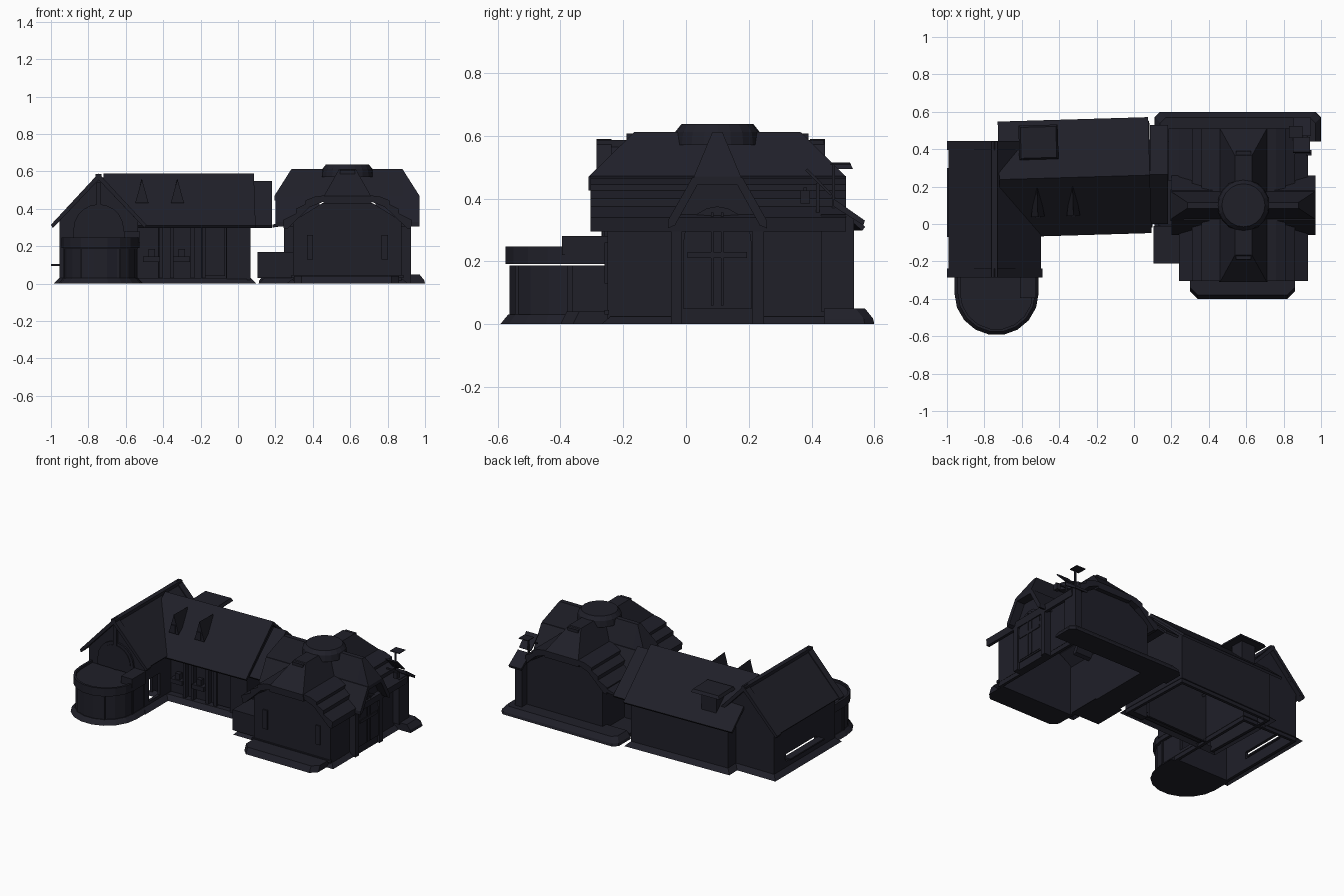
import bpy, bmesh, math
from mathutils import Matrix, Vector

cube = bpy.data.objects.get("Cube")
if cube:
    bpy.data.objects.remove(cube)

mat = bpy.data.materials.new("dark slate")
mat.use_nodes = True
mat.diffuse_color = (0.014, 0.014, 0.022, 1)
mat.node_tree.nodes["Principled BSDF"].inputs["Base Color"].default_value = mat.diffuse_color


def loft(name, rings, caps=True):
    """Skin a list of equal-length 3D rings."""
    bm = bmesh.new()
    loops = [[bm.verts.new(p) for p in ring] for ring in rings]
    for low, high in zip(loops, loops[1:]):
        for i in range(len(low)):
            j = (i + 1) % len(low)
            bm.faces.new((low[i], low[j], high[j], high[i]))
    if caps:
        bm.faces.new(loops[0])
        bm.faces.new(loops[-1])
    bmesh.ops.recalc_face_normals(bm, faces=bm.faces)
    me = bpy.data.meshes.new(name)
    bm.to_mesh(me)
    bm.free()
    me.materials.append(mat)
    ob = bpy.data.objects.new(name, me)
    bpy.context.collection.objects.link(ob)
    return ob


def prism(name, profile, axis, a, b):
    """Extrude a (side, z) profile along x or y."""
    put = (lambda s, z, d: (d, s, z)) if axis == "x" else (lambda s, z, d: (s, d, z))
    return loft(name, [[put(s, z, d) for s, z in profile] for d in (a, b)])


def rect(x0, x1, y0, y1, z, grow=0):
    x0, x1, y0, y1 = x0 - grow, x1 + grow, y0 - grow, y1 + grow
    return [(x0, y0, z), (x1, y0, z), (x1, y1, z), (x0, y1, z)]


def box(name, x0, x1, y0, y1, z0, z1):
    return loft(name, [rect(x0, x1, y0, y1, z0), rect(x0, x1, y0, y1, z1)])


def skirt(name, x0, x1, y0, y1, height=0.03, caps=False):
    return loft(name, [rect(x0, x1, y0, y1, 0, 0.03), rect(x0, x1, y0, y1, height)], caps)


def gable_roof(name, axis, mid, half, eave, ridge, a, b, t=0.025):
    pts = [(mid - half, eave), (mid, ridge), (mid + half, eave),
           (mid + half - 0.01, eave - t / 2), (mid, ridge - t), (mid - half + 0.01, eave - t / 2)]
    return prism(name, pts, axis, a, b)


def gable_wall(name, axis, mid, half, eave, peak, a, b):
    pts = [(mid - half, 0.0), (mid + half, 0.0), (mid + half, eave), (mid, peak), (mid - half, eave)]
    return prism(name, pts, axis, a, b)


def arch(mid, half, z0, spring, rise, n=10):
    pts = [(mid - half, z0), (mid + half, z0)]
    return pts + [(mid + half * math.cos(math.pi * i / n), spring + rise * math.sin(math.pi * i / n))
                  for i in range(n + 1)]


# West wing: open-bottomed gabled hall with barge boards at both ends
WX = -0.745
gable_roof("west_roof", "y", WX, 0.248, 0.317, 0.58, -0.27, 0.43)
for y in (-0.285, 0.395):
    gable_roof("west_barge_board", "y", WX, 0.255, 0.315, 0.59, y, y + 0.048, 0.035)
box("west_ridge_cap", WX - 0.016, WX + 0.016, -0.285, 0.44, 0.565, 0.587)
for tag, y in (("front", -0.25), ("back", 0.39)):
    gable_wall("west_gable_" + tag, "y", WX, 0.21, 0.345, 0.56, y, y + 0.02)
for tag, x, o0, o1, z0, z1 in (("outer", -0.955, -0.05, 0.28, 0.07, 0.12),
                               ("inner", -0.555, -0.2, -0.08, 0.05, 0.2)):
    box(f"west_{tag}_wall_low", x, x + 0.02, -0.25, 0.41, 0.0, z0)
    box(f"west_{tag}_wall_high", x, x + 0.02, -0.25, 0.41, z1, 0.345)
    box(f"west_{tag}_wall_front", x, x + 0.02, -0.25, o0, z0, z1)
    box(f"west_{tag}_wall_back", x, x + 0.02, o1, 0.41, z0, z1)
skirt("west_plinth", -0.955, -0.535, -0.25, 0.41)
box("west_sill", -1.0, -0.95, -0.07, 0.3, 0.095, 0.105)
prism("west_arch_trim", arch(WX, 0.135, 0.24, 0.29, 0.135), "y", -0.262, -0.25)
prism("west_arch_panel", arch(WX, 0.115, 0.24, 0.29, 0.115), "y", -0.266, -0.25)
box("west_arch_mullion", WX - 0.012, WX + 0.012, -0.27, -0.25, 0.24, 0.54)


# Rounded bay
def bay(r, z, n=9):
    arc = [(-0.735 + r * math.cos(a), -0.37 + r * math.sin(a), z)
           for a in (math.pi + math.pi * i / n for i in range(n + 1))]
    return [(-0.735 - r, -0.25, z)] + arc + [(-0.735 + r, -0.25, z)]


loft("bay_plinth", [bay(0.225, 0), bay(0.2, 0.03)])
loft("bay_wall", [bay(0.195, 0.03), bay(0.195, 0.187)])
loft("bay_band", [bay(0.208, 0.192), bay(0.208, 0.247), bay(0.193, 0.247), bay(0.193, 0.232)])
for x, y, z in bay(0.193, 0.03)[1:-1:3]:
    box("bay_post", x - 0.008, x + 0.008, y - 0.008, y + 0.008, z, 0.187)
box("bay_rail", -0.61, -0.525, -0.395, -0.25, 0.22, 0.28)

# Middle hall, turned slightly
MY = 0.25
hall = [
    gable_roof("hall_roof", "x", MY, 0.31, 0.31, 0.588, -0.72, 0.085),
    gable_wall("hall_east_gable", "x", MY, 0.26, 0.35, 0.56, 0.04, 0.06),
    gable_wall("hall_west_gable", "x", MY, 0.26, 0.35, 0.56, -0.66, -0.64),
    box("hall_back_wall", -0.66, 0.06, 0.49, 0.51, 0.0, 0.35),
    box("hall_front_pier", -0.07, 0.06, -0.005, 0.04, 0.0, 0.35),
    box("hall_front_wall", -0.54, -0.07, 0.045, 0.06, 0.0, 0.38),
    box("hall_porch_floor", -0.54, -0.07, 0.0, 0.05, 0.015, 0.03),
    box("hall_door", -0.18, -0.075, 0.02, 0.05, 0.04, 0.31),
    box("hall_lintel", -0.54, -0.07, 0.005, 0.05, 0.3, 0.34),
    skirt("hall_plinth", -0.66, 0.06, 0.0, 0.51),
]
for x in (-0.42, -0.36, -0.25, -0.19):
    hall.append(box("hall_post", x - 0.01, x + 0.01, 0.01, 0.05, 0.02, 0.31))
for x in (-0.47, -0.31):
    hall.append(box("planter", x - 0.045, x + 0.045, -0.005, 0.045, 0.115, 0.145))
    hall.append(box("plant", x - 0.015, x + 0.02, 0.005, 0.035, 0.145, 0.185))

# Pointed dormers on the hall roof
for x in (-0.52, -0.33):
    tri = [(x - 0.036, 0.43), (x + 0.036, 0.43), (x, 0.56)]
    hall.append(loft("dormer", [[(s, 0.045, z) for s, z in tri],
                                [(x + (s - x) * 0.3, 0.2, 0.5 + (z - 0.43) * 0.4) for s, z in tri]]))
    hall.append(box("dormer_window", x - 0.014, x + 0.014, 0.038, 0.046, 0.44, 0.49))

# Roof vent with a flat lid
hall.append(box("vent_body", -0.56, -0.45, 0.4, 0.49, 0.36, 0.5))
hall.append(loft("vent_lid", [rect(-0.61, -0.4, 0.35, 0.535, 0.495), rect(-0.6, -0.41, 0.36, 0.525, 0.515)]))
turn = Matrix.Translation((-0.3, MY, 0)) @ Matrix.Rotation(math.radians(1.7), 4, "Z") @ Matrix.Translation((0.3, -MY, 0))
for ob in hall:
    ob.data.transform(turn)

# Covered link between the buildings
gable_roof("link_roof", "x", 0.265, 0.265, 0.31, 0.55, 0.085, 0.182)
box("link_annex", 0.105, 0.295, -0.21, -0.01, 0.03, 0.17)
skirt("link_annex_plinth", 0.14, 0.295, -0.18, -0.01, 0.03, True)

# East hall: stepped gambrel roof along y, its crest formed by the hipped arms
CX, CY = 0.585, 0.1
half = [(0.34, 0.295), (0.345, 0.34), (0.275, 0.375), (0.275, 0.4), (0.225, 0.425),
        (0.225, 0.445), (0.175, 0.465), (0.125, 0.472),
        (0.11, 0.445), (0.2, 0.41), (0.32, 0.295)]
for side in (1, -1):
    prism("east_roof_slope", [(CX + side * s, z) for s, z in half], "y", -0.305, 0.51)
prism("east_roof_back_eave", [(0.25, 0.335), (0.25, 0.31), (0.185, 0.3), (0.185, 0.315)], "y", 0.23, 0.51)

# East hall walls
wall = [(0.295, 0.0), (0.875, 0.0), (0.875, 0.335), (0.72, 0.43), (0.45, 0.43), (0.295, 0.335)]
prism("east_front_wall", wall, "y", -0.25, -0.23)
prism("east_back_wall", wall, "y", 0.46, 0.48)
for tag, x in (("west", 0.295), ("east", 0.855)):
    box(f"east_hall_{tag}_wall", x, x + 0.02, -0.25, 0.48, 0.0, 0.335)
for x in (0.385, 0.785):
    box("slit_window", x - 0.017, x + 0.017, -0.259, -0.249, 0.13, 0.26)
box("front_wall_ledge", 0.285, 0.885, -0.26, -0.245, 0.03, 0.045)


# Cross-shaped hipped arms meeting under the cupola
def arm(name, direction, length, ridge, section, z_end=0.47):
    d = Vector(direction)
    side = Vector((-d.y, d.x))
    rings = []
    for dist, top in ((0, None), (ridge, None), (length, z_end)):
        ring = []
        for s, z in section + [(-s, z) for s, z in reversed(section)]:
            if top and z > top:
                s, z = (math.copysign(section[-2][0], s), top)
            p = Vector((CX, CY)) + d * dist + side * s
            ring.append((p.x, p.y, z))
        rings.append(ring)
    return loft(name, rings)


side_section = [(0.085, 0.445), (0.075, 0.465), (0.016, 0.612)]
end_section = [(0.13, 0.425), (0.125, 0.47), (0.045, 0.612)]
arm("arm_east", (1, 0), 0.385, 0.295, side_section)
arm("arm_west", (-1, 0), 0.39, 0.3, side_section)
arm("arm_front", (0, -1), 0.41, 0.265, end_section)
arm("arm_back", (0, 1), 0.41, 0.265, end_section)


def disc(r, z, n=20):
    return [(CX + r * math.cos(2 * math.pi * i / n), CY + r * math.sin(2 * math.pi * i / n), z) for i in range(n)]


loft("cupola", [disc(0.14, 0.57), disc(0.135, 0.612), disc(0.115, 0.637)])
for y in (-0.155, 0.355):
    box("roof_vent", CX - 0.04, CX + 0.04, y - 0.035, y + 0.035, 0.54, 0.607)

# Gabled side bays with arched windows, mirrored east and west
bay_face = [(-0.045, 0.0), (0.245, 0.0), (0.245, 0.33), (0.17, 0.455), (0.03, 0.455), (-0.045, 0.33)]
for tag, s in (("east", 1), ("west", -1)):
    def at(d):
        return CX + s * d
    prism(f"{tag}_bay_wall", bay_face, "x", at(0.28), at(0.325))
    for m in (1, -1):
        slope = [(0.158, 0.305), (0.158, 0.33), (0.08, 0.467), (0.06, 0.467), (0.06, 0.45), (0.135, 0.315)]
        prism(f"{tag}_bay_roof", [(CY + m * p, z) for p, z in slope], "x", at(0.15), at(0.385))
    prism(f"{tag}_window_trim", arch(CY, 0.11, 0.05, 0.25, 0.125), "x", at(0.325), at(0.331))
    prism(f"{tag}_window_pane", arch(CY, 0.095, 0.06, 0.25, 0.11), "x", at(0.331), at(0.334))
    for y in (-0.03, 0.23):
        box(f"{tag}_bay_pier", at(0.3), at(0.34), y - 0.018, y + 0.018, 0.0, 0.335)
    for y in (CY - 0.016, CY + 0.016):
        box(f"{tag}_mullion", at(0.33), at(0.339), y - 0.004, y + 0.004, 0.06, 0.355)
    box(f"{tag}_transom", at(0.33), at(0.339), 0.005, 0.195, 0.21, 0.23)

# Small porch on the back corner, with a tilted board and lantern above
box("porch_wall", 0.87, 0.92, 0.43, 0.535, 0.04, 0.35)
prism("porch_roof", [(0.47, 0.4), (0.57, 0.33), (0.565, 0.315), (0.47, 0.375)], "x", 0.85, 0.945)
prism("tilted_board", [(0.38, 0.49), (0.46, 0.41), (0.466, 0.415), (0.386, 0.496)], "x", 0.85, 0.94)
box("board_post", 0.89, 0.9, 0.415, 0.425, 0.32, 0.45)
box("roof_board", 0.83, 0.9, 0.46, 0.525, 0.507, 0.512)
box("roof_board_pole", 0.86, 0.87, 0.465, 0.475, 0.33, 0.508)
box("lantern", 0.92, 0.95, 0.365, 0.395, 0.385, 0.425)
box("lantern_arm", 0.86, 0.945, 0.375, 0.385, 0.425, 0.435)

# Plinths and steps around the east hall
skirt("east_plinth", 0.29, 0.88, -0.24, 0.48, 0.025)
box("west_walk", 0.13, 0.3, -0.01, 0.5, 0.0, 0.025)
loft("front_step", [[(0.3, -0.24, z), (0.3, -0.36 + g, z), (0.34, -0.4 + g, z), (0.82, -0.4 + g, z),
                     (0.86, -0.36 + g, z), (0.86, -0.24, z)] for z, g in ((0, 0), (0.04, 0.02))])
loft("back_step", [[(0.11 + g, 0.44, z), (1.0 - g, 0.44, z), (1.0 - g, 0.57 - g, z),
                    (0.97 - g, 0.6 - g, z), (0.14 + g, 0.6 - g, z), (0.11 + g, 0.57 - g, z)]
                   for z, g in ((0, 0), (0.018, 0.004), (0.05, 0.03))])
